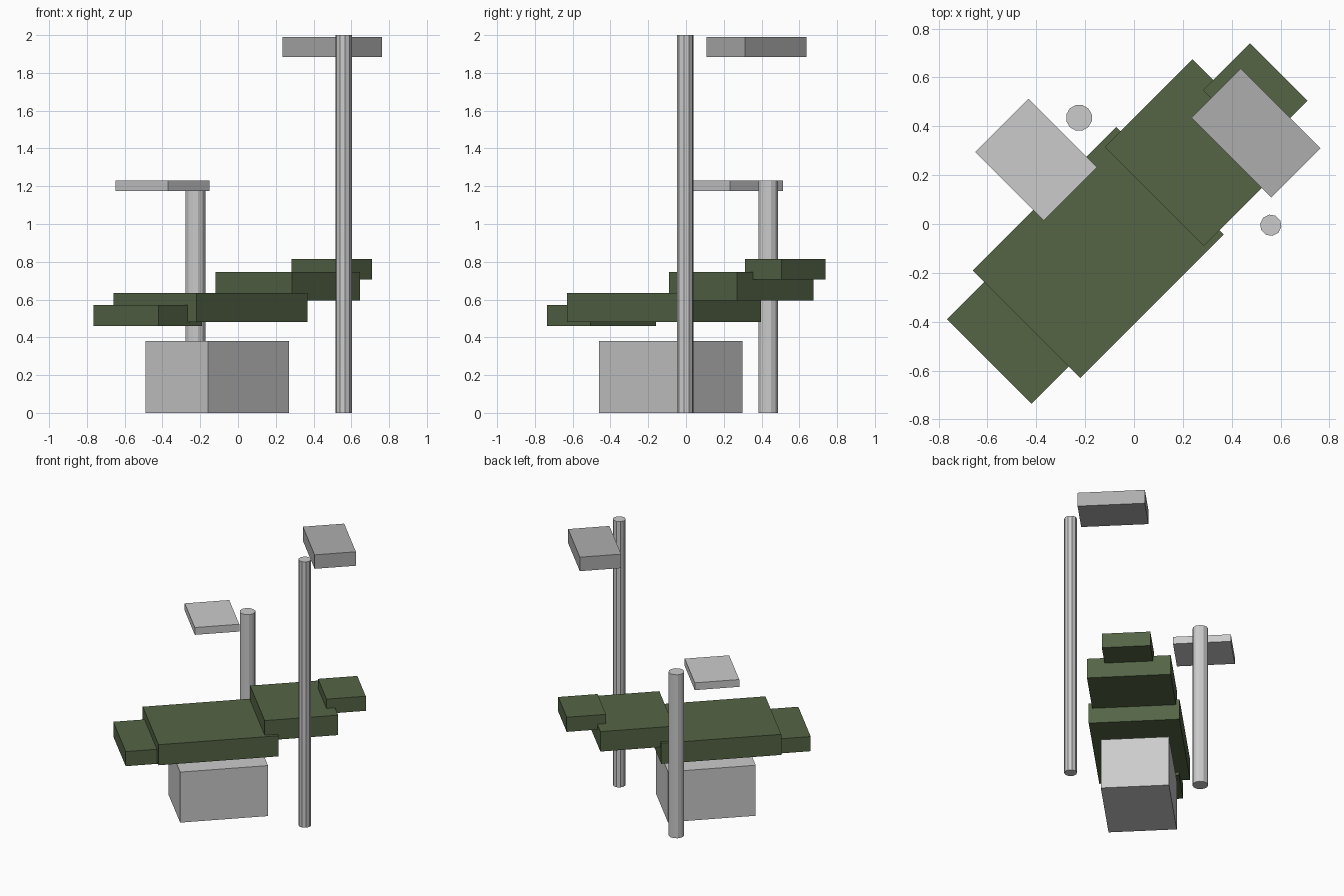
import bpy, bmesh
from math import radians
from mathutils import Matrix

if "Cube" in bpy.data.objects:
    bpy.data.objects.remove(bpy.data.objects["Cube"])

green = bpy.data.materials.new("olive_green")
green.diffuse_color = (0.09, 0.13, 0.06, 1)
green.use_nodes = True
green.node_tree.nodes["Principled BSDF"].inputs["Base Color"].default_value = green.diffuse_color
TURN = Matrix.Rotation(radians(45), 4, 'Z')  # whole unit sits diagonally


def finish(name, bm, mat):
    me = bpy.data.meshes.new(name)
    bm.to_mesh(me)
    bm.free()
    ob = bpy.data.objects.new(name, me)
    bpy.context.collection.objects.link(ob)
    if mat:
        me.materials.append(mat)


def box(name, u, v, z, mat=None):
    """Box from (min, max) ranges: u along the chair, v across it."""
    bm = bmesh.new()
    bmesh.ops.create_cube(bm, size=1)
    mid = [(a + b) / 2 for a, b in (u, v, z)]
    size = [b - a for a, b in (u, v, z)]
    m = TURN @ Matrix.Translation(mid) @ Matrix.Diagonal((*size, 1))
    bm.transform(m)
    finish(name, bm, mat)


def pole(name, x, y, r, h, sides, mat=None):
    bm = bmesh.new()
    bmesh.ops.create_cone(bm, cap_ends=True, segments=sides, radius1=r, radius2=r, depth=h)
    bm.transform(Matrix.Translation((x, y, h / 2)) @ TURN)
    finish(name, bm, mat)


def centred(width, c=0.021):
    return (c - width / 2, c + width / 2)


# chair cushions, stepping up from foot to head
box("footrest", (-0.817, -0.491), centred(0.488), (0.46, 0.57), green)
box("seat", (-0.601, 0.230), centred(0.622), (0.48, 0.635), green)
box("backrest", (0.138, 0.647), centred(0.573), (0.595, 0.745), green)
box("headrest", (0.587, 0.859), centred(0.332), (0.705, 0.815), green)

# pedestal
box("base", (-0.438, 0.170), centred(0.467), (0, 0.38))

# instrument tray and its post
box("tray", (-0.251, 0.057), (0.272, 0.668), (1.175, 1.23))
pole("tray_post", -0.225, 0.435, 0.054, 1.23, 12)

# overhead lamp and its post
lamp_grey = bpy.data.materials.new("light_grey")
lamp_grey.diffuse_color = (0.42, 0.42, 0.42, 1)
lamp_grey.use_nodes = True
lamp_grey.node_tree.nodes["Principled BSDF"].inputs["Base Color"].default_value = lamp_grey.diffuse_color
box("lamp_head", (0.474, 0.760), (-0.320, 0.141), (1.885, 1.99), lamp_grey)
pole("lamp_post", 0.56, -0.005, 0.044, 2.0, 10)
